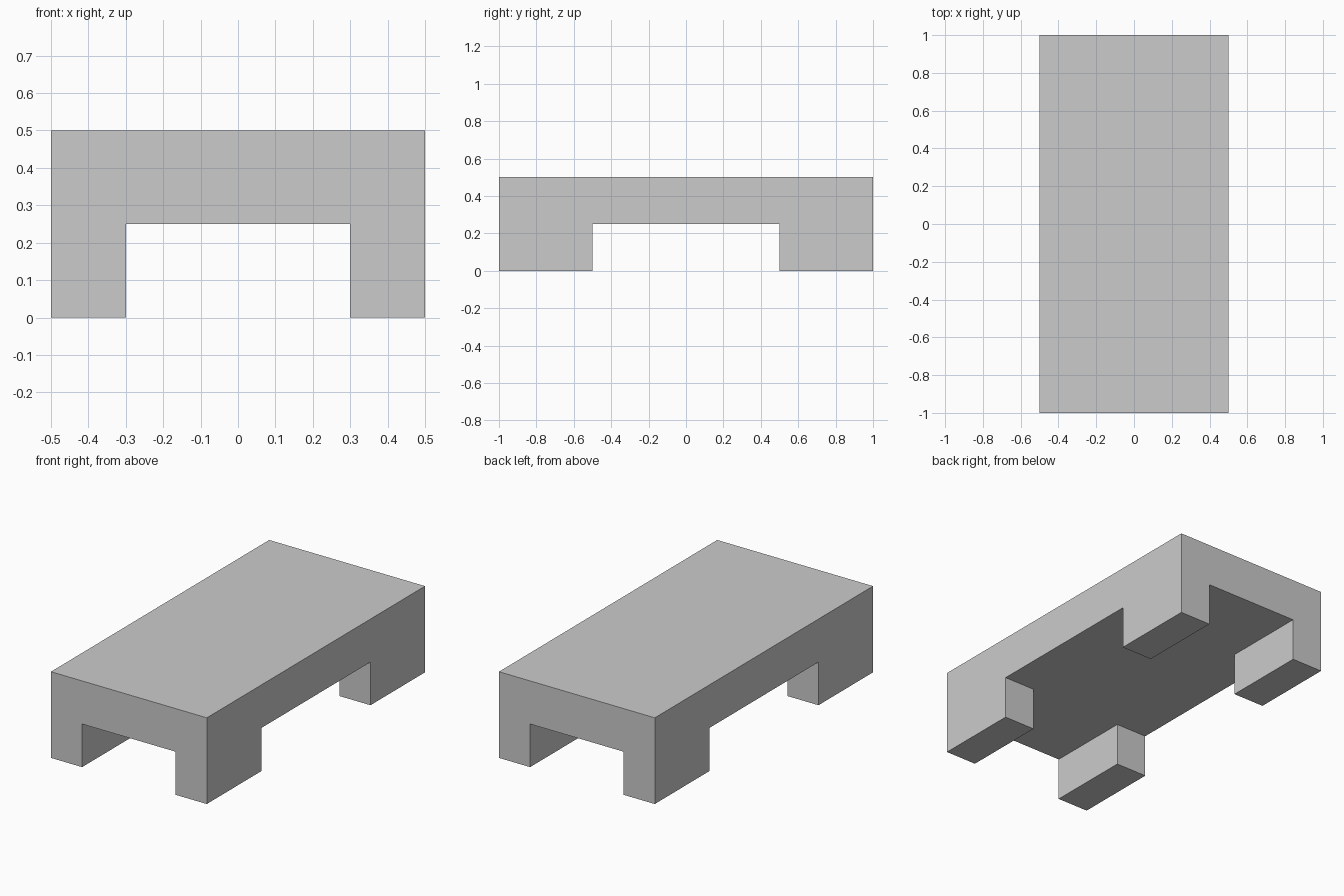
import bpy, bmesh
from mathutils import Matrix, Vector

if "Cube" in bpy.data.objects:
    bpy.data.objects.remove(bpy.data.objects["Cube"])

WIDTH, LENGTH, HEIGHT = 1.0, 2.0, 0.5
SLAB_BOTTOM = 0.25
LEG_X, LEG_Y = 0.3, 0.5   # inner faces of the legs

bm = bmesh.new()

# Table slab
slab_h = HEIGHT - SLAB_BOTTOM
bmesh.ops.create_cube(bm, size=1, matrix=Matrix.Translation((0, 0, SLAB_BOTTOM + slab_h / 2))
                      @ Matrix.Diagonal((WIDTH, LENGTH, slab_h, 1)))

# Cut lines at the inner leg faces
for axis, offset in ((Vector((1, 0, 0)), LEG_X), (Vector((0, 1, 0)), LEG_Y)):
    for side in (-1, 1):
        bmesh.ops.bisect_plane(bm, geom=bm.verts[:] + bm.edges[:] + bm.faces[:],
                               plane_co=axis * offset * side, plane_no=axis)

# Four corner legs, pulled down from the underside
bm.normal_update()
corners = []
for f in bm.faces:
    c = f.calc_center_median()
    if f.normal.z < -0.9 and abs(c.x) > LEG_X and abs(c.y) > LEG_Y:
        corners.append(f)
legs = bmesh.ops.extrude_discrete_faces(bm, faces=corners)["faces"]
bmesh.ops.translate(bm, vec=(0, 0, -SLAB_BOTTOM), verts=list({v for f in legs for v in f.verts}))

# Merge flush faces into clean flat sides
bmesh.ops.remove_doubles(bm, verts=bm.verts[:], dist=1e-5)
bmesh.ops.dissolve_limit(bm, angle_limit=0.01, verts=bm.verts[:], edges=bm.edges[:])
bmesh.ops.recalc_face_normals(bm, faces=bm.faces[:])

mesh = bpy.data.meshes.new("low_table")
bm.to_mesh(mesh)
bm.free()
bpy.context.collection.objects.link(bpy.data.objects.new("low_table", mesh))
